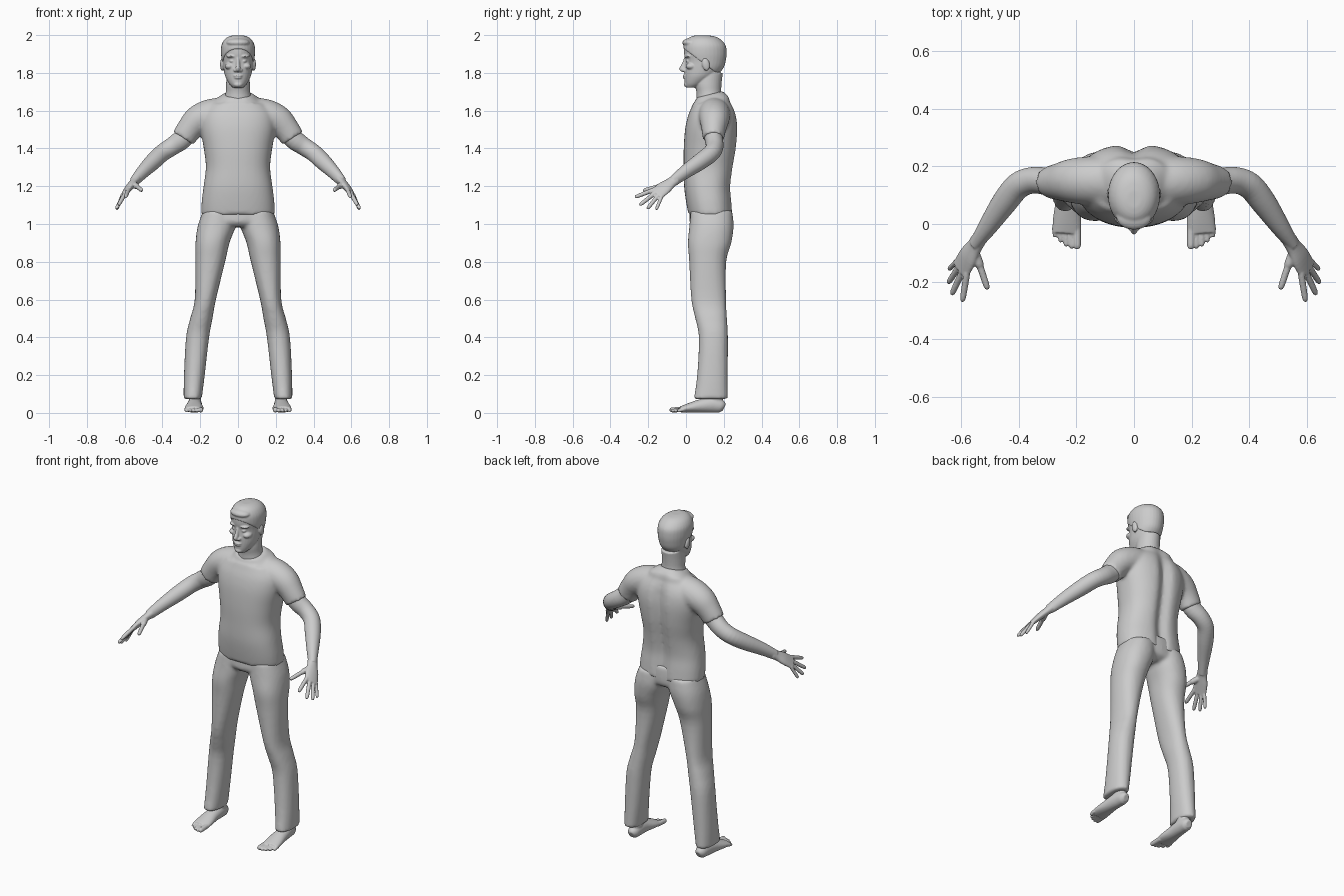
import bpy, bmesh, math
from mathutils import Vector, Matrix

cube = bpy.data.objects.get("Cube")
if cube:
    bpy.data.objects.remove(cube, do_unlink=True)

grey = bpy.data.materials.new("plain grey")
grey.use_nodes = True
colour = (0.6, 0.6, 0.6, 1)
grey.diffuse_color = colour
grey.node_tree.nodes["Principled BSDF"].inputs["Base Color"].default_value = colour


def spline(rings, steps=4):
    """Smooth the rings with a Catmull-Rom curve through all their values."""
    pts = [Vector(r) for r in rings]
    pts = [pts[0]] + pts + [pts[-1]]
    out = []
    for a, b, c, d in zip(pts, pts[1:], pts[2:], pts[3:]):
        for i in range(steps):
            t = i / steps
            out.append((b * 2 + (c - a) * t + (a * 2 - b * 5 + c * 4 - d) * t**2
                        + (b * 3 - a - c * 3 + d) * t**3) / 2)
    return out + [pts[-1]]


def loft(bm, rings, across=None, power=1.0, sides=(1,), n=32):
    """Skin rings of (x, y, z, radius, radius); level unless across is given."""
    path = spline(rings)
    for side in sides:
        loops = []
        for i, r in enumerate(path):
            u, v = Vector((1, 0, 0)), Vector((0, 1, 0))
            if across:
                before, after = path[max(i - 1, 0)], path[min(i + 1, len(path) - 1)]
                t = Vector(after[:3]) - Vector(before[:3])
                t.normalize()
                u = Vector(across)
                u = (u - t * u.dot(t)).normalized()
                v = t.cross(u)
            loop = []
            for k in range(n):
                a = math.tau * k / n
                ca, sa = math.cos(a), math.sin(a)
                p = (Vector(r[:3]) + u * r[3] * math.copysign(abs(ca)**power, ca)
                     + v * r[4] * math.copysign(abs(sa)**power, sa))
                loop.append(bm.verts.new((p.x * side, p.y, p.z)))
            loops.append(loop)
        for lo, hi in zip(loops, loops[1:]):
            for k in range(n):
                bm.faces.new((lo[k], lo[k - 1], hi[k - 1], hi[k]))
        bm.faces.new(loops[0])
        bm.faces.new(loops[-1])


def ball(bm, centre, size, sides=(1,), tilt=0):
    for side in sides:
        m = (Matrix.Translation((centre[0] * side, centre[1], centre[2]))
             @ Matrix.Rotation(tilt, 4, 'X') @ Matrix.Diagonal((*size, 1)))
        bmesh.ops.create_uvsphere(bm, u_segments=20, v_segments=12, radius=1, matrix=m)


def digit(bm, base, tip, r, across):
    """A finger or toe with a rounded tip, on both sides."""
    base, tip = Vector(base), Vector(tip)
    rings = [(*base.lerp(tip, t), r * s, r * s)
             for t, s in ((0, 1), (.5, .95), (.88, .85), (1, .45))]
    loft(bm, rings, across, sides=BOTH, n=12)


def finish(name, bm, voxel, rounds):
    """Fuse the pieces into one smooth skin."""
    bmesh.ops.recalc_face_normals(bm, faces=bm.faces)
    mesh = bpy.data.meshes.new(name)
    bm.to_mesh(mesh)
    bm.free()
    mesh.materials.append(grey)
    obj = bpy.data.objects.new(name, mesh)
    bpy.context.collection.objects.link(obj)
    mesh.shade_smooth()
    fuse = obj.modifiers.new("fuse", 'REMESH')
    fuse.mode = 'VOXEL'
    fuse.voxel_size = voxel
    fuse.use_smooth_shade = True
    soft = obj.modifiers.new("soften", 'SMOOTH')
    soft.factor = .5
    soft.iterations = rounds


BOTH = (1, -1)


def level(rows):
    """Rows of (height, half width, front, back) become level rings."""
    return [(0, (f + b) / 2, z, w, (b - f) / 2) for z, w, f, b in rows]


# Shirt: torso with a spine groove and a collar lower in front, plus sleeves
bm = bmesh.new()
loft(bm, level([(1.05, .195, .013, .25), (1.12, .192, 0, .245), (1.2, .182, -.01, .24),
                (1.3, .17, -.012, .253), (1.4, .181, -.012, .27), (1.5, .198, -.005, .277),
                (1.57, .195, .01, .27), (1.62, .165, .03, .252), (1.66, .115, .045, .225),
                (1.69, .078, .052, .195)]), power=.85, n=64)
for v in bm.verts:
    if v.co.y > .15:
        v.co.y -= .028 * math.exp(-(v.co.x / .035)**2) * min(1, (1.69 - v.co.z) * 8)
    if v.co.z > 1.65:
        v.co.z += (v.co.y - .14) * .25
loft(bm, [(.08, .15, 1.585, .085, .085), (.15, .15, 1.575, .085, .085),
          (.212, .15, 1.55, .078, .078), (.255, .147, 1.505, .068, .066),
          (.29, .145, 1.453, .064, .056)], across=(1, 0, .6), sides=BOTH)
finish("shirt", bm, .01, 5)

# Trousers: pelvis and two wide legs
bm = bmesh.new()
loft(bm, level([(1.12, .175, .02, .235), (1.06, .187, .02, .24), (1.01, .19, .02, .235),
                (.985, .15, .045, .2)]))
loft(bm, [(.1, .135, 1.07, .085, .11), (.113, .135, .99, .1, .117), (.135, .125, .9, .09, .115),
          (.147, .115, .8, .079, .098), (.173, .12, .6, .056, .092), (.194, .133, .5, .059, .084),
          (.214, .145, .4, .061, .077), (.231, .14, .2, .055, .081), (.24, .131, .073, .048, .09)],
     sides=BOTH, power=.9)
finish("trousers", bm, .01, 4)

# Bare feet with toes
bm = bmesh.new()
loft(bm, [(.228, .15, .13, .034, .042), (.227, .15, .07, .032, .045), (.227, .15, .03, .03, .04)],
     sides=BOTH)
loft(bm, [(.225, .202, .028, .017, .02), (.226, .185, .035, .031, .034),
          (.228, .14, .043, .037, .042), (.231, .08, .037, .041, .036),
          (.232, .02, .027, .049, .026), (.234, -.03, .018, .05, .016)],
     across=(1, 0, 0), sides=BOTH)
for i, (reach, r) in enumerate(((-.087, .015), (-.085, .011), (-.078, .011),
                                (-.064, .01), (-.046, .01))):
    x = .199 + i * .019
    digit(bm, (x, -.01, .019), (x - .002, reach, r), r, (1, 0, 0))
finish("feet", bm, .004, 2)

# Arms and hands
palm = (-.53, -.65, .53)
bm = bmesh.new()
loft(bm, [(.24, .145, 1.515, .05, .05), (.295, .147, 1.45, .053, .048),
          (.35, .152, 1.41, .048, .046), (.402, .133, 1.375, .046, .046),
          (.45, .075, 1.33, .044, .044), (.505, -.005, 1.275, .036, .034),
          (.55, -.07, 1.225, .028, .023)], across=(0, 0, 1), sides=BOTH)
loft(bm, [(.54, -.055, 1.235, .029, .024), (.555, -.08, 1.218, .031, .021),
          (.577, -.115, 1.192, .041, .019), (.602, -.16, 1.157, .043, .013)],
     across=palm, sides=BOTH)
knuckle = Vector((.597, -.148, 1.165))
for spread, tip, r in ((.032, (.596, -.27, 1.142), .012), (.011, (.633, -.245, 1.1), .012),
                       (-.011, (.645, -.205, 1.08), .0115), (-.031, (.643, -.158, 1.075), .01)):
    digit(bm, knuckle + Vector(palm) * spread, tip, r, palm)
digit(bm, (.558, -.09, 1.213), (.533, -.15, 1.197), .018, palm)
digit(bm, (.54, -.13, 1.203), (.508, -.227, 1.177), .0125, palm)
finish("arms", bm, .004, 2)

# Head: skull and jaw, neck, then facial features
skull = level([(1.722, .026, .002, .06), (1.742, .046, -.006, .1), (1.78, .067, -.008, .155),
               (1.82, .076, -.008, .192), (1.862, .081, -.004, .205), (1.9, .085, -.01, .209),
               (1.94, .083, -.008, .204), (1.97, .068, .008, .18), (1.987, .045, .03, .15),
               (1.994, .02, .06, .11)])
bm = bmesh.new()
loft(bm, skull)
loft(bm, [(0, .13, 1.62, .085, .075), (0, .122, 1.69, .066, .066),
          (0, .118, 1.74, .063, .07), (0, .125, 1.8, .06, .07)])
loft(bm, [(0, .004, 1.884, .009, .012), (0, -.008, 1.85, .01, .013),
          (0, -.018, 1.822, .013, .019), (0, -.012, 1.806, .012, .013)], n=16)
ball(bm, (.014, -.01, 1.814), (.01, .012, .009), BOTH)
ball(bm, (.032, .016, 1.888), (.03, .026, .009), BOTH)
ball(bm, (.031, .014, 1.862), (.015, .016, .008), BOTH)
ball(bm, (.045, .028, 1.835), (.025, .03, .018), BOTH)
ball(bm, (0, -.004, 1.785), (.024, .015, .006))
ball(bm, (0, -.003, 1.774), (.021, .014, .006))
ball(bm, (0, .008, 1.738), (.025, .019, .015))
ball(bm, (.084, .105, 1.845), (.011, .02, .034), BOTH, tilt=.2)
finish("head", bm, .004, 2)

# Short hair: a slightly larger skull cap cut from the brow to the nape
bm = bmesh.new()
loft(bm, [(x, y + .001, z + .005, w + .005, d + .005) for x, y, z, w, d in skull])
bmesh.ops.bisect_plane(bm, geom=bm.verts[:] + bm.edges[:] + bm.faces[:],
                       plane_co=(0, -.02, 1.935), plane_no=(0, .165, .22), clear_inner=True)
bmesh.ops.holes_fill(bm, edges=[e for e in bm.edges if e.is_boundary], sides=0)
ball(bm, (0, .025, 1.96), (.062, .045, .024))
finish("hair", bm, .005, 2)
